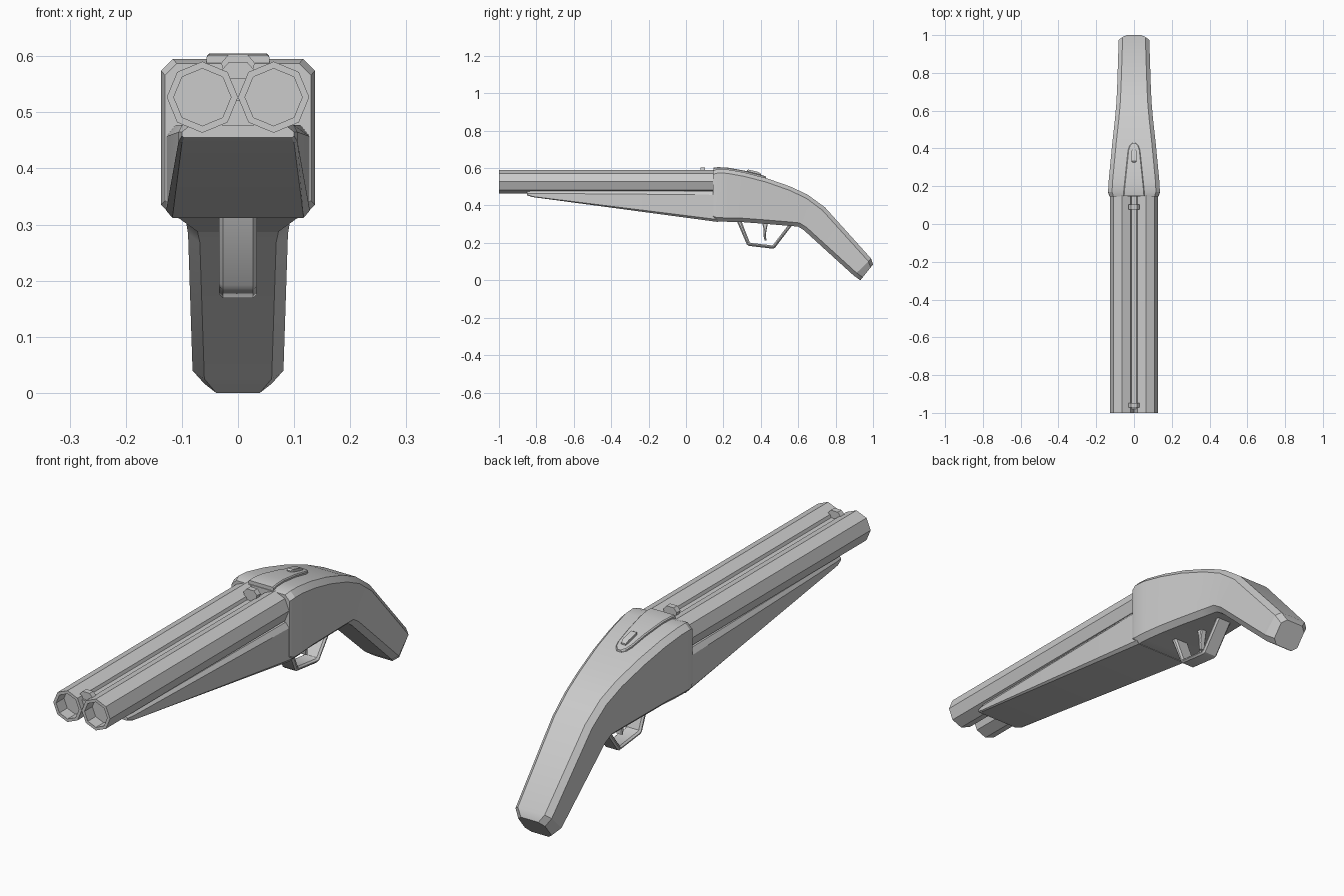
import bpy, bmesh, math
from mathutils import Vector

if "Cube" in bpy.data.objects:
    bpy.data.objects.remove(bpy.data.objects["Cube"])


def loft(name, rings, angle=25):
    """Skin equal-length closed rings and cap both ends."""
    bm = bmesh.new()
    loops = [[bm.verts.new(p) for p in ring] for ring in rings]
    n = len(loops[0])
    for a, b in zip(loops, loops[1:]):
        for i in range(n):
            j = (i + 1) % n
            bm.faces.new((a[i], a[j], b[j], b[i]))
    bm.faces.new(loops[0])
    bm.faces.new(loops[-1])
    bmesh.ops.recalc_face_normals(bm, faces=bm.faces[:])
    mesh = bpy.data.meshes.new(name)
    bm.to_mesh(mesh)
    bm.free()
    ob = bpy.data.objects.new(name, mesh)
    bpy.context.collection.objects.link(ob)
    if angle:
        bpy.ops.object.select_all(action='DESELECT')
        ob.select_set(True)
        bpy.context.view_layer.objects.active = ob
        bpy.ops.object.shade_smooth_by_angle(angle=math.radians(angle))
    return ob


def section(top, bottom, w, c):
    """Chamfered box section between two (y, z) points, half-width w."""
    t, b = Vector((0, *top)), Vector((0, *bottom))
    d = (b - t).normalized() * c
    half = [(t, w - c), (t + d, w), (b - d, w), (b, w - c)]
    return [p + Vector((x, 0, 0)) for p, x in half] + \
           [p - Vector((x, 0, 0)) for p, x in reversed(half)]


def octagon(x, y, z, r):
    return [(x + r * math.cos(i * math.pi / 4), y, z + r * math.sin(i * math.pi / 4))
            for i in range(8)]


def prism(name, outline, y0, y1):
    """Extrude an (x, z) outline along y."""
    return loft(name, [[(x, y, z) for x, z in outline] for y in (y0, y1)], 0)


# Receiver and grip in one sweep
body = [
    ((0.145, 0.587), (0.145, 0.322), 0.130),
    ((0.170, 0.595), (0.165, 0.314), 0.137),
    ((0.220, 0.593), (0.220, 0.313), 0.135),
    ((0.315, 0.576), (0.300, 0.311), 0.126),
    ((0.430, 0.546), (0.410, 0.303), 0.115),
    ((0.556, 0.502), (0.530, 0.293), 0.101),
    ((0.650, 0.458), (0.600, 0.287), 0.093),
    ((0.743, 0.390), (0.630, 0.268), 0.089),
    ((0.990, 0.116), (0.897, 0.025), 0.081),
    ((1.000, 0.085), (0.932, 0.000), 0.060),
]
loft("receiver_and_grip", [section(t, b, w, 0.021) for t, b, w in body])

# Barrels with open bores
for side, name in ((-1, "left"), (1, "right")):
    x, z = side * 0.0635, 0.527
    loft(name + "_barrel", [octagon(x, 0.2, z, 0.0635), octagon(x, -1, z, 0.0635),
                            octagon(x, -1, z, 0.051), octagon(x, -0.95, z, 0.051)], 0)

# Rib between the barrels, and the two sights
prism("barrel_rib", [(-0.02, 0.56), (0.02, 0.56), (0.006, 0.52), (-0.006, 0.52)], -0.98, 0.16)
for name, y, top in (("front_sight", -0.96, 0.590), ("rear_sight", 0.09, 0.604)):
    prism(name, [(-0.016, top), (0.016, top), (0.030, top - 0.016), (0.026, top - 0.03),
                 (0.008, top - 0.06), (-0.008, top - 0.06), (-0.026, top - 0.03),
                 (-0.030, top - 0.016)], y - 0.012, y + 0.012)

# Tapered forend
forend = []
for y, w_top, w_side, w_low, z_side, z_low in (
        (-0.85, 0.085, 0.100, 0.096, 0.465, 0.455),
        (-0.82, 0.100, 0.106, 0.100, 0.465, 0.445),
        (0.17, 0.112, 0.128, 0.117, 0.457, 0.312)):
    half = [(w_top, 0.477), (w_side, z_side), (w_side, z_low + 0.25 * (z_side - z_low) * (y > 0)
            + 0.003), (w_low, z_low)]
    forend.append([(x, y, z) for x, z in half] + [(-x, y, z) for x, z in reversed(half)])
# keep the rear lower chamfer narrow
forend[2][2], forend[2][5] = (0.128, 0.17, 0.325), (-0.128, 0.17, 0.325)
loft("forend", forend)

# Raised top plate and its slider
plate = [(0.147, 0.602, 0.056), (0.17, 0.605, 0.055), (0.22, 0.603, 0.050),
         (0.315, 0.586, 0.040), (0.39, 0.567, 0.032), (0.415, 0.560, 0.024),
         (0.428, 0.555, 0.010)]
loft("top_plate", [[(-w, y, z - 0.03), (-w, y, z - 0.004), (-w + 0.004, y, z),
                    (w - 0.004, y, z), (w, y, z - 0.004), (w, y, z - 0.03)]
                   for y, z, w in plate])
slider = [(0.325, 0.588, 0.008), (0.333, 0.592, 0.013), (0.385, 0.580, 0.013), (0.40, 0.570, 0.010)]
loft("slider", [[(-w, y, z - 0.025), (-w, y, z), (w, y, z), (w, y, z - 0.025)]
                for y, z, w in slider])

# Trigger guard: outer and inner path points
guard = [((0.270, 0.320), (0.295, 0.320)), ((0.325, 0.192), (0.341, 0.203)),
         ((0.335, 0.184), (0.346, 0.200)), ((0.465, 0.169), (0.459, 0.187)),
         ((0.475, 0.173), (0.465, 0.189)), ((0.572, 0.300), (0.550, 0.300))]
loft("trigger_guard", [section(o, i, 0.034, 0.007) for o, i in guard], 30)

# Curved trigger
trigger = [((0.405, 0.315), (0.440, 0.315)), ((0.415, 0.275), (0.432, 0.275)),
           ((0.413, 0.245), (0.427, 0.245)), ((0.420, 0.212), (0.430, 0.214))]
loft("trigger", [section(a, b, 0.014, 0.004) for a, b in trigger], 30)
